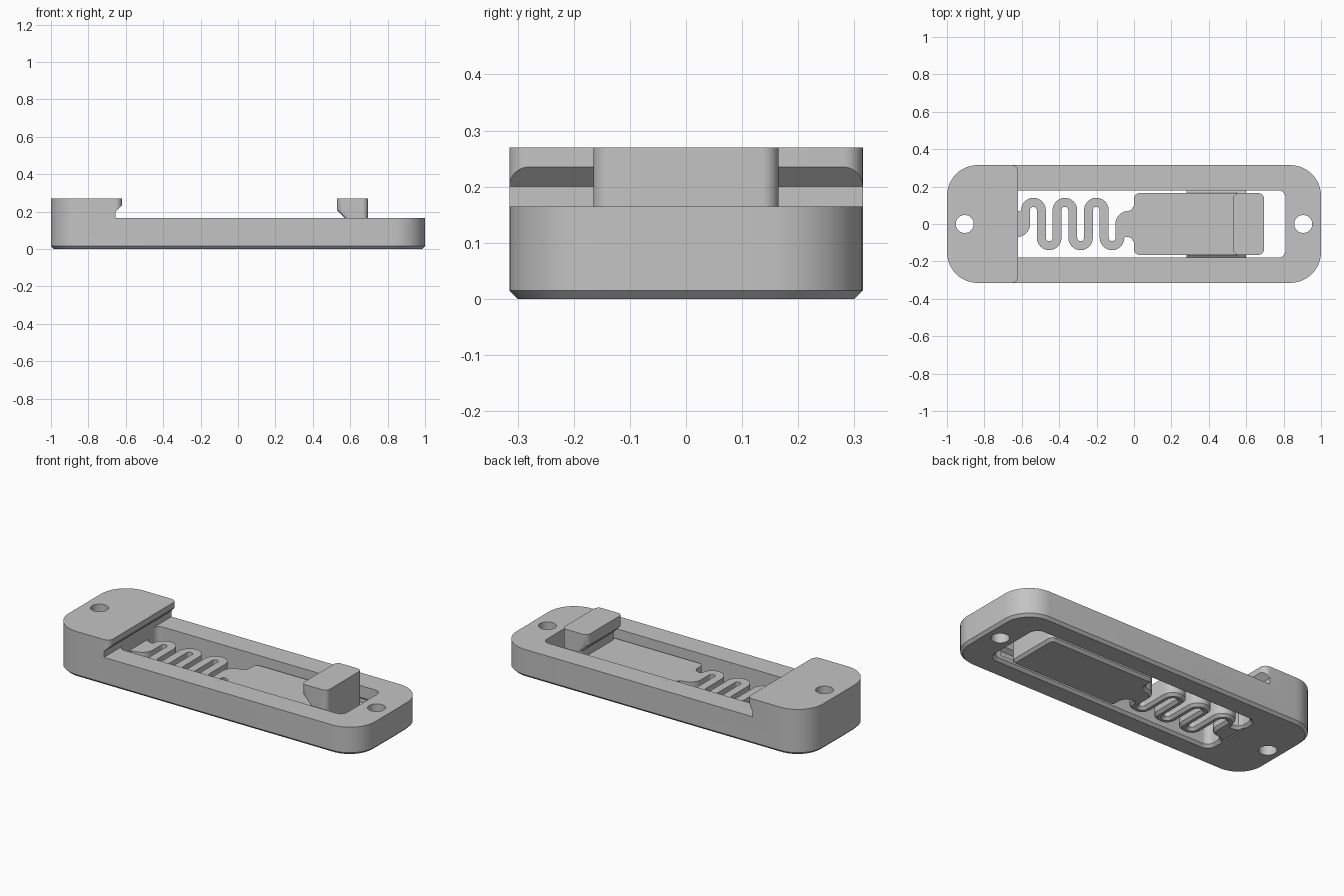
import bpy, bmesh
from math import sin, cos, radians
from mathutils import Vector

cube = bpy.data.objects.get("Cube")
if cube:
    bpy.data.objects.remove(cube, do_unlink=True)

grey = bpy.data.materials.new("light grey plastic")
grey.use_nodes = True
grey.diffuse_color = (0.55, 0.55, 0.55, 1)
grey.node_tree.nodes["Principled BSDF"].inputs["Base Color"].default_value = grey.diffuse_color


def arc(cx, cy, r, a0, a1, n=12):
    angles = [radians(a0 + (a1 - a0) * i / n) for i in range(n + 1)]
    return [(cx + r * cos(a), cy + r * sin(a)) for a in angles]


def rounded(x0, x1, half_y, r):
    pts = []
    for k, (sx, sy) in enumerate([(1, 1), (-1, 1), (-1, -1), (1, -1)]):
        cx = x1 - r if sx > 0 else x0 + r
        pts += arc(cx, sy * (half_y - r), r, 90 * k, 90 * k + 90)
    return pts


def inset(pts, d):
    """Move a closed outline inward by d (outward if negative)."""
    v = [Vector(p) for p in pts]
    n = len(v)
    area = sum(v[i - 1].x * v[i].y - v[i].x * v[i - 1].y for i in range(n))
    s = 1 if area > 0 else -1
    out = []
    for i in range(n):
        a, b = (v[i] - v[i - 1]).normalized(), (v[(i + 1) % n] - v[i]).normalized()
        n1, n2 = Vector((-a.y, a.x)) * s, Vector((-b.y, b.x)) * s
        out.append(tuple(v[i] + (n1 + n2) * d / max(0.4, 1 + n1.dot(n2))))
    return out


def at(pts, z):
    return [(x, y, z) for x, y in pts]


def loft(name, sections):
    """Skin equal-length closed sections and cap both ends."""
    bm = bmesh.new()
    rings = [[bm.verts.new(p) for p in s] for s in sections]
    n = len(rings[0])
    bm.faces.new(rings[0])
    bm.faces.new(rings[-1])
    for low, high in zip(rings, rings[1:]):
        for i in range(n):
            j = (i + 1) % n
            bm.faces.new((low[i], low[j], high[j], high[i]))
    bmesh.ops.remove_doubles(bm, verts=bm.verts, dist=1e-5)
    bmesh.ops.recalc_face_normals(bm, faces=bm.faces)
    mesh = bpy.data.meshes.new(name)
    bm.to_mesh(mesh)
    bm.free()
    mesh.materials.append(grey)
    obj = bpy.data.objects.new(name, mesh)
    bpy.context.collection.objects.link(obj)
    return obj


def chamfered(name, pts, top, c=0.015):
    return loft(name, [at(inset(pts, c), 0), at(pts, c), at(pts, top)])


def rail(name, x0, x1, side, y_in, y_out, z, h):
    """Wedge-shaped bar running along x."""
    prof = [(y_in, z - h), (y_out, z - h * 0.25), (y_out, z + h * 0.25), (y_in, z + h)]
    return loft(name, [[(x, side * y, zz) for y, zz in prof] for x in (x0, x1)])


def activate(obj):
    bpy.ops.object.select_all(action="DESELECT")
    obj.select_set(True)
    bpy.context.view_layer.objects.active = obj


# Frame body at full height, then cut down to the low rails
frame = chamfered("frame", rounded(-1, 1, 0.315, 0.165), 0.27)
cutters = []

# Step that leaves the fixed jaw block, with an undercut lip
r = 0.035
back = -0.655
upper = [(1.1, -0.4), (1.1, 0.4), (back, 0.4)]
upper += arc(back, 0.315 - r, r, 90, 0) + arc(back, r - 0.315, r, 0, -90) + [(back, -0.4)]
lower = [(max(x, 1.1) if x > 0 else back, y) for x, y in upper]
slope = [(x, y, 0.2 + (min(x, 0) - back if x < 0 else 0.035)) for x, y in upper]
cutters.append(loft("step_cutter", [at(lower, 0.165), at(lower, 0.2), slope, at(upper, 0.4)]))

# Slot with a flared lower rim
slot = rounded(back, 0.81, 0.18, 0.04)
cutters.append(loft("slot_cutter", [at(inset(slot, -0.025), -0.01), at(slot, 0.015), at(slot, 0.1649),
                                    at(slot, 0.19)]))

# Screw holes and guide grooves
for s in (-1, 1):
    hole = arc(s * 0.905, 0, 0.048, 0, 352.5, 47)
    cutters.append(loft("hole_cutter", [at(hole, -0.1), at(hole, 0.4)]))
    cutters.append(rail("groove_cutter", 0.25, 0.75, s, 0.15, 0.205, 0.065, 0.05))

for c in cutters:
    c.hide_render = True
    mod = frame.modifiers.new("cut", "BOOLEAN")
    mod.operation, mod.solver, mod.object = "DIFFERENCE", "EXACT", c
    activate(frame)
    bpy.ops.object.modifier_apply(modifier=mod.name)
    bpy.data.objects.remove(c, do_unlink=True)

# Meander spring and sliding plate as one outline
pitch, half, bend = 0.084, 0.024, 0.074
mid = back / 2


def turned(pts):
    return [(back - x, -y) for x, y in pts]


inner = [(-0.045, -0.068), (-0.03, -0.07), (-0.012, -0.077), (0, -0.1), (0.015 - 0.015, -0.11)]
side = turned(reversed(inner))
for i in range(6):
    cx = mid + (i - 2.5) * pitch
    if i % 2 == 0:
        side += arc(cx, bend, pitch / 2 + half, 180, 0)
    else:
        side += arc(cx, -bend, pitch / 2 - half, 180, 360)
side += arc(-0.03, 0, 0.0695, 180, 90) + [(-0.012, 0.077), (0, 0.1)]
plate = arc(0.03, 0.135, 0.03, 180, 90) + arc(0.665, 0.135, 0.03, 90, 0)
plate += [(x, -y) for x, y in reversed(plate)]
root = [(back - 0.02, -0.1), (back - 0.02, 0.11)]
slider = chamfered("spring_slider", side + plate + turned(side) + root, 0.115)

# Moving jaw with undercut lip
neck = rounded(0.575, 0.695, 0.165, 0.03)
head = rounded(0.53, 0.695, 0.165, 0.03)
jaw = loft("moving_jaw", [at(neck, 0.1), at(neck, 0.16), at(head, 0.205), at(head, 0.27)])

# Guide ridges on the slider
ridges = [rail(n, 0.28, 0.6, s, 0.15, 0.188, 0.065, 0.04)
          for n, s in (("left_ridge", 1), ("right_ridge", -1))]

for obj in [frame, slider, jaw] + ridges:
    activate(obj)
    bpy.ops.object.shade_smooth_by_angle(angle=radians(30))
